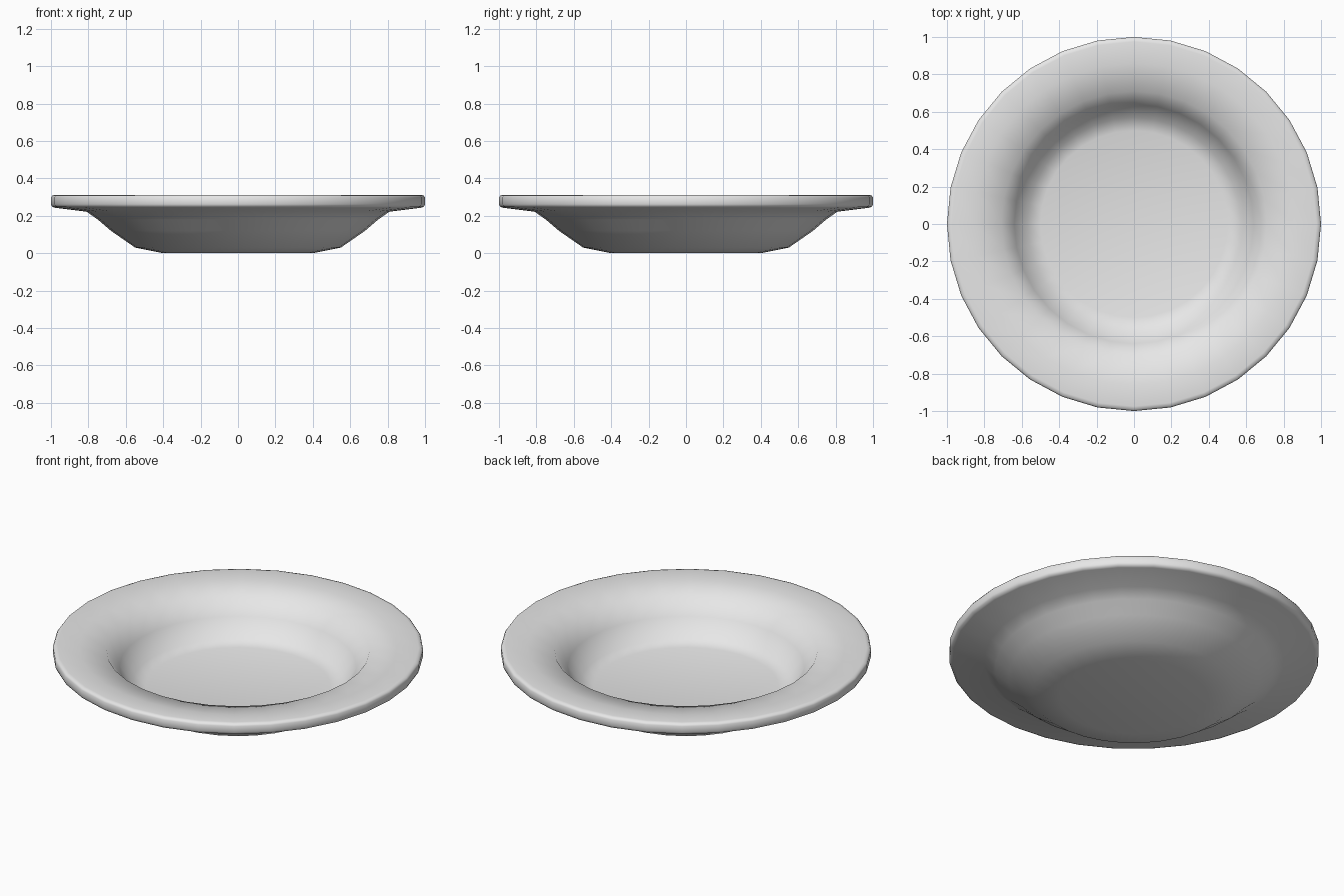
import bpy, bmesh, math

if "Cube" in bpy.data.objects:
    bpy.data.objects.remove(bpy.data.objects["Cube"])

SIDES = 32

# Cross-section (radius, height): underside, rounded lip, inner well
profile = [(0.40, 0.0), (0.55, 0.03), (0.68, 0.12), (0.75, 0.18), (0.81, 0.222),
           (0.98, 0.243), (0.995, 0.25), (1.0, 0.262), (1.0, 0.298), (0.993, 0.308), (0.975, 0.312),
           (0.86, 0.304), (0.71, 0.283), (0.64, 0.19), (0.57, 0.088), (0.50, 0.07)]

# Glazed ceramic colour
mat = bpy.data.materials.new("pale_ceramic")
mat.diffuse_color = (0.8, 0.8, 0.8, 1)
mat.use_nodes = True
mat.node_tree.nodes["Principled BSDF"].inputs["Base Color"].default_value = mat.diffuse_color


def lathe(name, pts, z_start, z_end):
    bm = bmesh.new()
    rings = []
    for r, z in pts:
        rings.append([bm.verts.new((r * math.cos(2 * math.pi * i / SIDES),
                                    r * math.sin(2 * math.pi * i / SIDES), z))
                      for i in range(SIDES)])
    bottom = bm.verts.new((0, 0, z_start))
    top = bm.verts.new((0, 0, z_end))
    for i in range(SIDES):
        j = (i + 1) % SIDES
        for a, b in zip(rings, rings[1:]):
            bm.faces.new((a[i], a[j], b[j], b[i]))
        bm.faces.new((bottom, rings[0][j], rings[0][i]))
        bm.faces.new((top, rings[-1][i], rings[-1][j]))
    bmesh.ops.recalc_face_normals(bm, faces=bm.faces[:])
    for f in bm.faces:
        f.smooth = True
    me = bpy.data.meshes.new(name)
    bm.to_mesh(me)
    bm.free()
    me.materials.append(mat)
    ob = bpy.data.objects.new(name, me)
    bpy.context.collection.objects.link(ob)
    return ob


# Shallow wide-rimmed bowl
lathe("soup_plate", profile, 0.0, 0.065)
